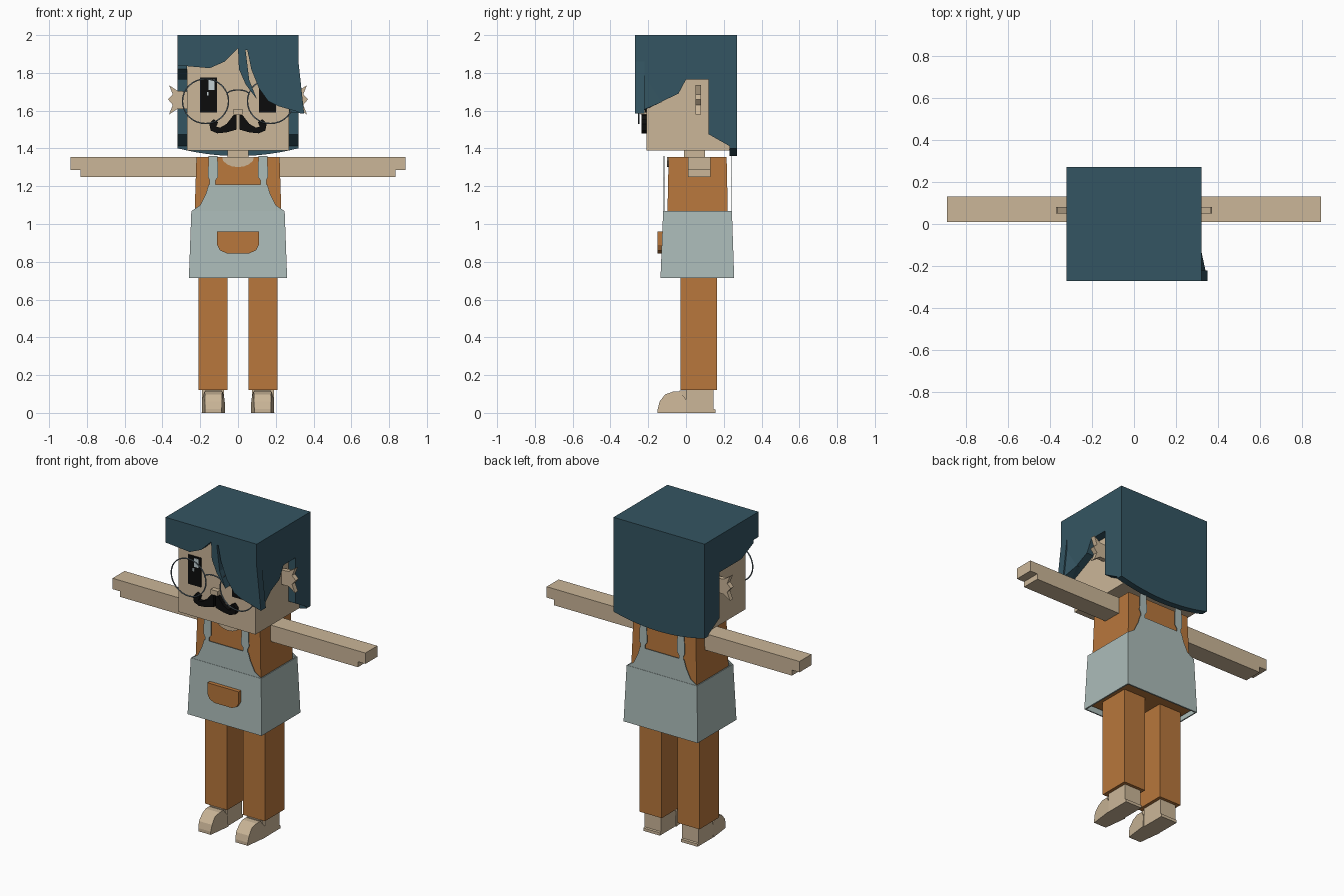
import bpy, bmesh
from math import sin, cos, pi
from mathutils import Vector

cube = bpy.data.objects.get("Cube")
if cube:
    bpy.data.objects.remove(cube, do_unlink=True)


def material(name, hex_code):
    channels = [int(hex_code[i:i + 2], 16) / 255 for i in (0, 2, 4)]
    colour = [((c + 0.055) / 1.055) ** 2.4 for c in channels] + [1]
    mat = bpy.data.materials.new(name)
    mat.use_nodes = True
    mat.diffuse_color = colour
    mat.node_tree.nodes["Principled BSDF"].inputs["Base Color"].default_value = colour
    return mat


skin = material("warm skin", "cbb698")
hair = material("dark teal hair", "345562")
cloth = material("rust cloth", "b8773c")
apron = material("pale apron", "acbcb9")
black = material("black", "0c0c0c")
metal = material("grey metal", "6c7c86")
shine = material("pale shine", "c4d0d4")

SIDES = (("left", 1), ("right", -1))


def finish(name, bm, mat):
    bmesh.ops.recalc_face_normals(bm, faces=bm.faces[:])
    mesh = bpy.data.meshes.new(name)
    bm.to_mesh(mesh)
    bm.free()
    mesh.materials.append(mat)
    obj = bpy.data.objects.new(name, mesh)
    bpy.context.collection.objects.link(obj)
    return obj


def prism(name, outline, axis, low, high, mat):
    """Extrude an outline along x or y; the outline holds (other axis, z)."""
    bm = bmesh.new()
    place = (lambda a, z, d: (d, a, z)) if axis == "x" else (lambda a, z, d: (a, d, z))
    near = [bm.verts.new(place(a, z, low)) for a, z in outline]
    face = bm.faces.new(near)
    out = bmesh.ops.extrude_face_region(bm, geom=[face])
    moved = [g for g in out["geom"] if isinstance(g, bmesh.types.BMVert)]
    bmesh.ops.translate(bm, verts=moved, vec=Vector(place(0, 0, high - low)))
    if face.is_valid is False or len(bm.faces) < len(outline) + 2:
        bm.faces.new(near)
    return finish(name, bm, mat)


def frustum(name, x, y, z, mat, top_x=None, top_y=None, open_ends=False):
    """Box from (low, high) ranges, with other ranges at the top if given."""
    bm = bmesh.new()
    rings = []
    for xs, ys, h in ((x, y, z[0]), (top_x or x, top_y or y, z[1])):
        corners = ((0, 0), (1, 0), (1, 1), (0, 1))
        rings.append([bm.verts.new((xs[i], ys[j], h)) for i, j in corners])
    for i in range(4):
        j = (i + 1) % 4
        bm.faces.new((rings[0][i], rings[0][j], rings[1][j], rings[1][i]))
    if not open_ends:
        for ring in rings:
            bm.faces.new(ring)
    return finish(name, bm, mat)


def flip(outline, s):
    return [(s * a, z) for a, z in outline]


def span(s, low, high):
    return tuple(sorted((s * low, s * high)))


def wire(name, points, radius, mat, cyclic=False):
    curve = bpy.data.curves.new(name, "CURVE")
    curve.dimensions = "3D"
    curve.bevel_depth = radius
    curve.bevel_resolution = 1
    spline = curve.splines.new("POLY")
    spline.points.add(len(points) - 1)
    for p, co in zip(spline.points, points):
        p.co = (*co, 1)
    spline.use_cyclic_u = cyclic
    curve.materials.append(mat)
    obj = bpy.data.objects.new(name, curve)
    bpy.context.collection.objects.link(obj)


# Head and neck
frustum("head", (-0.27, 0.27), (-0.21, 0.23), (1.39, 1.95), skin)
frustum("neck", (-0.055, 0.055), (-0.01, 0.1), (1.34, 1.4), skin)
frustum("nose", (-0.025, 0.025), (-0.24, -0.2), (1.58, 1.61), skin)

# Hair: cap, curved back, swept fringe and side panels
frustum("hair_top", (-0.32, 0.32), (-0.27, 0.27), (1.95, 2), hair)
curve_xs = [0.32 - 0.64 * i / 12 for i in range(13)]
back_edge = [(x, 1.36 + 0.4 * x * x) for x in curve_xs]
prism("hair_back", [(-0.32, 1.95), (0.32, 1.95)] + back_edge, "y", 0.23, 0.27, hair)
fringe = [(-0.32, 1.95), (-0.32, 1.84), (-0.15, 1.825), (-0.07, 1.86), (-0.02, 1.91),
          (0, 1.93), (0.005, 1.82), (0.04, 1.74), (0.1, 1.66), (0.06, 1.76), (0.04, 1.92),
          (0.05, 1.92), (0.07, 1.82), (0.11, 1.72), (0.16, 1.65), (0.21, 1.625),
          (0.35, 1.585), (0.32, 1.86), (0.32, 1.95)]
prism("hair_fringe", fringe, "y", -0.27, -0.22, hair)
side_back = [(0.235, 1.95), (0.235, 1.41), (0.12, 1.475), (0.12, 1.765), (0, 1.765)]
side_front = {"left": [(-0.04, 1.69), (-0.22, 1.605), (-0.22, 1.95)],
              "right": [(-0.1, 1.765), (-0.22, 1.82), (-0.22, 1.95)]}
for side, s in SIDES:
    prism("hair_side_" + side, side_back + side_front[side], "x", s * 0.27, s * 0.32, hair)

# Lock that flares out from the left end of the fringe
bm = bmesh.new()
for co in ((0.32, -0.27, 1.86), (0.35, -0.27, 1.585), (0.32, -0.13, 1.645),
           (0.27, -0.25, 1.59), (0.27, -0.13, 1.65)):
    bm.verts.new(co)
bmesh.ops.convex_hull(bm, input=bm.verts[:])
finish("hair_flick", bm, hair)

# Face details and spiky ears
ear = [(0.26, 1.7), (0.32, 1.705), (0.365, 1.735), (0.345, 1.685), (0.37, 1.66),
       (0.345, 1.63), (0.365, 1.58), (0.32, 1.61), (0.26, 1.61)]
moustache = [(0.008, 1.58), (0.025, 1.575), (0.06, 1.53), (0.095, 1.51), (0.115, 1.515),
             (0.105, 1.54), (0.13, 1.555), (0.152, 1.53), (0.145, 1.495), (0.11, 1.48),
             (0.06, 1.485), (0.008, 1.5)]
for side, s in SIDES:
    prism("ear_" + side, flip(ear, s), "y", 0.05, 0.08, skin)
    prism("moustache_" + side, flip(moustache, s), "y", -0.235, -0.21, black)
    frustum("eye_" + side, span(s, 0.11, 0.2), (-0.216, -0.209), (1.59, 1.775), black)
    left_x = s * 0.155
    frustum("eye_shine_" + side, (left_x, left_x + 0.03), (-0.219, -0.214), (1.71, 1.765), shine)
    frustum("eye_glint_" + side, (left_x - 0.01, left_x), (-0.219, -0.214), (1.68, 1.7), shine)
    turns = [2 * pi * i / 32 for i in range(32)]
    rim = [(s * 0.172 + 0.122 * cos(t), -0.25, 1.65 + 0.118 * sin(t)) for t in turns]
    wire("glasses_rim_" + side, rim, 0.004, metal, cyclic=True)
arc = [pi * i / 8 for i in range(9)]
wire("glasses_bridge", [(0.06 * cos(t), -0.25, 1.685 + 0.025 * sin(t)) for t in arc], 0.004, metal)

# Torso with round neckline
frustum("torso", (-0.24, 0.24), (-0.105, 0.228), (0.735, 1.355), cloth,
        (-0.22, 0.22), (-0.092, 0.215))
neckline = [(0.085 * cos(t), 1.356 - 0.055 * sin(t)) for t in arc]
prism("neckline", neckline, "y", -0.1, -0.092, skin)

# Apron: hollow skirt, bibs with straps, pocket
skirt = frustum("apron_skirt", (-0.26, 0.26), (-0.135, 0.255), (0.715, 1.07), apron,
                (-0.247, 0.247), (-0.121, 0.243), open_ends=True)
shell = skirt.modifiers.new("thickness", "SOLIDIFY")
shell.thickness = 0.012
bib_half = [(0.247, 1.06), (0.245, 1.07), (0.2, 1.1), (0.17, 1.16), (0.155, 1.21)]
bib = bib_half + flip(bib_half[::-1], -1)
strap = [(0.12, 1.2), (0.15, 1.2), (0.15, 1.23), (0.16, 1.25), (0.155, 1.36),
         (0.108, 1.36), (0.105, 1.25), (0.12, 1.23)]
for place, y in (("front", -0.119), ("back", 0.237)):
    prism("apron_bib_" + place, bib, "y", y, y + 0.004, apron)
    for side, s in SIDES:
        prism(f"apron_strap_{place}_{side}", flip(strap, s), "y", y, y + 0.004, apron)
pocket_half = [(0.11, 0.96), (0.11, 0.89), (0.095, 0.86), (0.06, 0.845)]
prism("apron_pocket", pocket_half + flip(pocket_half[::-1], -1), "y", -0.15, -0.12, cloth)

# Arms with stepped hands, legs and feet
arm = [(0.2, 1.25), (0.835, 1.25), (0.835, 1.285), (0.888, 1.285), (0.888, 1.354), (0.2, 1.354)]
foot = [(0.155, 0), (0.155, 0.018), (0.146, 0.022), (0.146, 0.12), (0, 0.12), (0, 0)]
toe_side = [(0, 0), (0, 0.07), (-0.03, 0.112), (-0.07, 0.112), (-0.11, 0.098),
            (-0.14, 0.06), (-0.15, 0.02), (-0.15, 0)]
for side, s in SIDES:
    prism("arm_" + side, flip(arm, s), "y", 0.01, 0.13, skin)
    frustum("leg_" + side, span(s, 0.055, 0.21), (-0.03, 0.165), (0.12, 0.74), cloth)
    prism("foot_" + side, foot, "x", s * 0.075, s * 0.19, skin)
    toe = prism("toe_cap_" + side, toe_side, "x", s * 0.068, s * 0.192, skin)
    for v in toe.data.vertices:
        # Narrow the cap towards its tip and its top
        pinch = 1 - 0.3 * max(0, -v.co.y - 0.08) / 0.07 - 0.25 * max(0, v.co.z - 0.06) / 0.06
        v.co.x = s * 0.13 + (v.co.x - s * 0.13) * pinch
    instep = [(-0.03, 0.06), (-0.035, 0.118), (0.01, 0.119), (0.01, 0.06)]
    prism("instep_" + side, instep, "x", s * 0.085, s * 0.175, skin)
